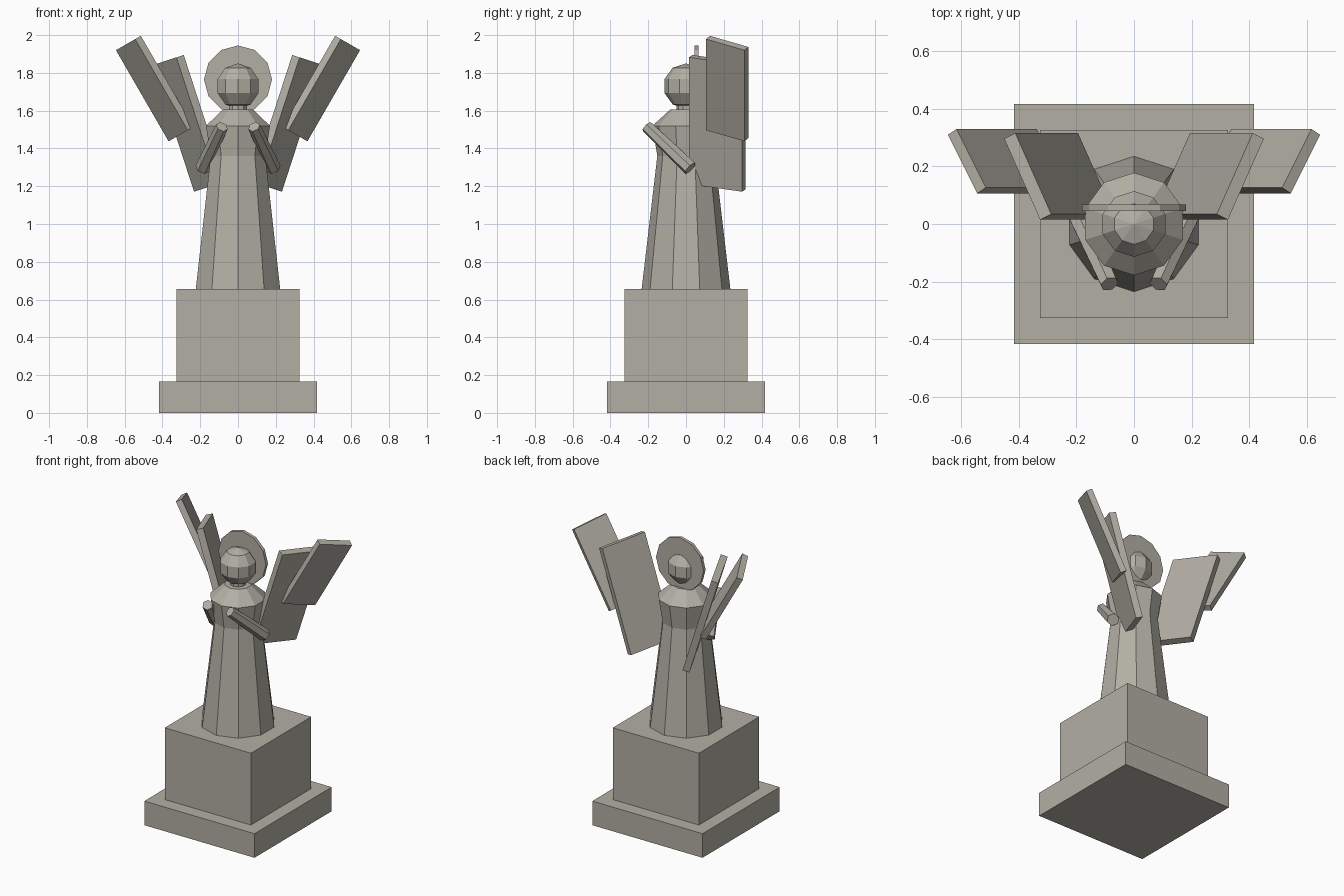
import bpy, bmesh
from math import radians
from mathutils import Matrix, Vector

cube = bpy.data.objects.get("Cube")
if cube:
    bpy.data.objects.remove(cube, do_unlink=True)

COLOUR = (0.45, 0.43, 0.375, 1)
stone = bpy.data.materials.new("warm_grey_stone")
stone.use_nodes = True
stone.diffuse_color = COLOUR
bsdf = stone.node_tree.nodes["Principled BSDF"]
bsdf.inputs["Base Color"].default_value = COLOUR
bsdf.inputs["Roughness"].default_value = 0.9


def finish(name, bm):
    mesh = bpy.data.meshes.new(name)
    bm.to_mesh(mesh)
    bm.free()
    mesh.materials.append(stone)
    obj = bpy.data.objects.new(name, mesh)
    bpy.context.collection.objects.link(obj)
    return obj


def box(name, size, centre, rotation=Matrix()):
    bm = bmesh.new()
    matrix = Matrix.Translation(centre) @ rotation @ Matrix.Diagonal((*size, 1))
    bmesh.ops.create_cube(bm, size=1, matrix=matrix)
    return finish(name, bm)


def cone(name, sides, r1, r2, start, end):
    """Tapered prism running from start to end."""
    start, end = Vector(start), Vector(end)
    axis = end - start
    # Vertical parts keep a corner facing the front
    turn = Matrix()
    if axis.xy.length > 1e-6:
        turn = axis.to_track_quat('Z', 'Y').to_matrix().to_4x4()
    bm = bmesh.new()
    bmesh.ops.create_cone(bm, cap_ends=True, segments=sides, radius1=r1, radius2=r2,
                          depth=axis.length,
                          matrix=Matrix.Translation((start + end) / 2) @ turn)
    return finish(name, bm)


# Pedestal
box("pedestal_base", (0.834, 0.834, 0.165), (0, 0, 0.0825))
box("pedestal_block", (0.652, 0.652, 0.492), (0, 0, 0.41))

# Robed body, ten-sided
cone("robe", 10, 0.235, 0.152, (0, 0, 0.655), (0, 0, 1.36))
cone("chest", 10, 0.152, 0.178, (0, 0, 1.36), (0, 0, 1.52))
cone("shoulders", 10, 0.178, 0.085, (0, 0, 1.52), (0, 0, 1.605))
cone("neck", 10, 0.05, 0.05, (0, 0, 1.59), (0, 0, 1.64))

# Head
bm = bmesh.new()
bmesh.ops.create_uvsphere(bm, u_segments=10, v_segments=5, radius=0.12,
                          matrix=Matrix.Translation((0, 0, 1.73)))
finish("head", bm)

# Halo disc behind the head
cone("halo", 12, 0.18, 0.18, (0, 0.067, 1.765), (0, 0.045, 1.765))

# Arms and wings, mirrored
for side, s in (("left", 1), ("right", -1)):
    cone(side + "_arm", 6, 0.04, 0.033, (s * 0.188, 0.022, 1.295), (s * 0.085, -0.208, 1.515))
    for part, size, centre, tilt, yaw in (
            ("inner", (0.045, 0.31, 0.705), (0.26, 0.165, 1.533), 18, 25),
            ("outer", (0.04, 0.235, 0.557), (0.441, 0.218, 1.717), 30, 30)):
        rotation = (Matrix.Rotation(radians(s * tilt), 4, 'Y')
                    @ Matrix.Rotation(radians(-s * yaw), 4, 'Z'))
        box(f"{side}_{part}_wing", size, (s * centre[0], *centre[1:]), rotation)
